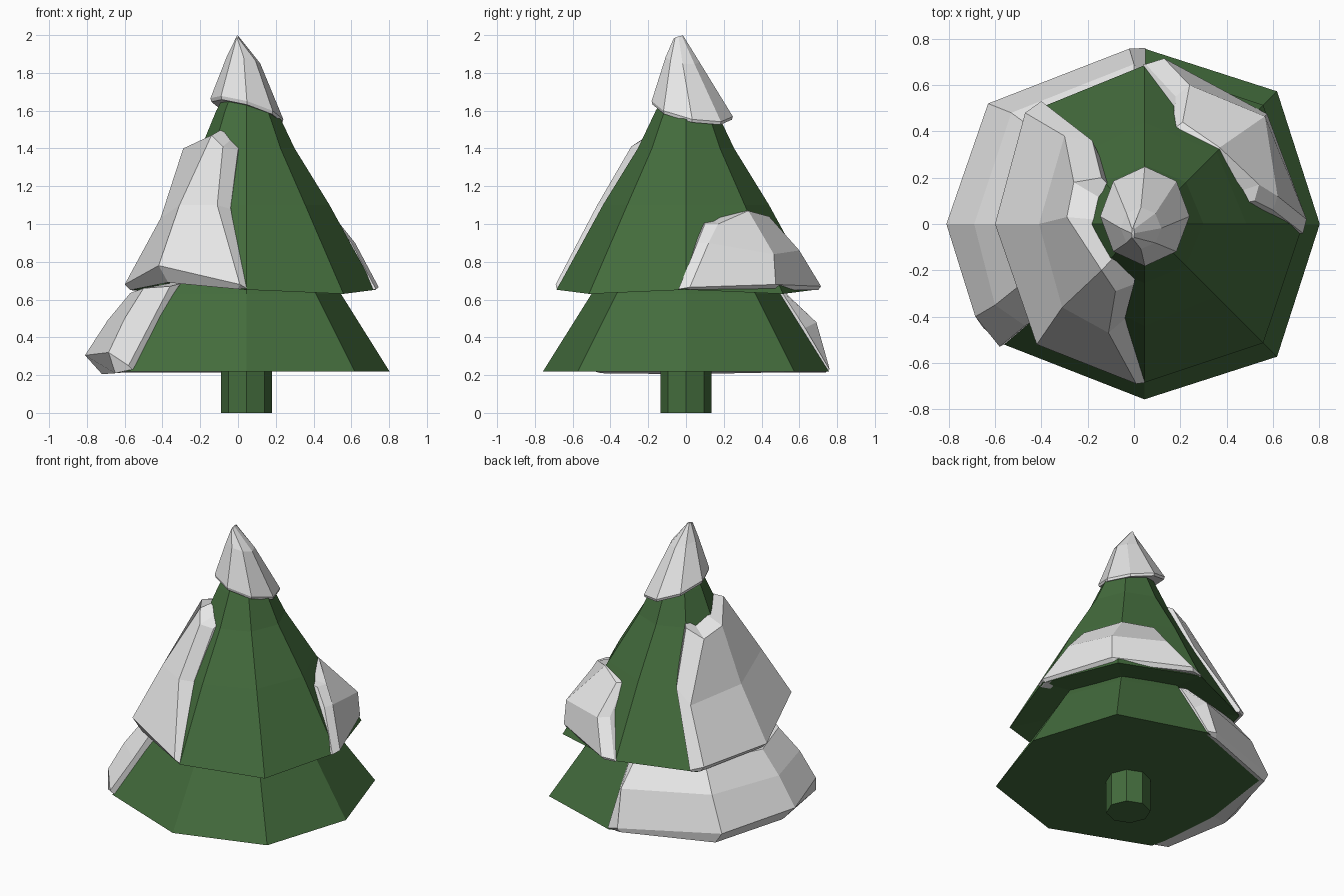
import bpy, bmesh, math

CX = 0.045  # the trunk axis is slightly right of the centre


def material(name, rgb):
    m = bpy.data.materials.new(name)
    m.diffuse_color = (*rgb, 1)
    return m


GREEN = material("fir_green", (0.057, 0.150, 0.046))
SNOW = material("snow_white", (0.8, 0.8, 0.8))


def loft(name, rings, mat):
    """Closed solid through a row of equal-length loops, capped at both ends."""
    bm = bmesh.new()
    vs = [[bm.verts.new(p) for p in r] for r in rings]
    n = len(vs[0])
    for a, b in zip(vs, vs[1:]):
        for i in range(n):
            j = (i + 1) % n
            bm.faces.new((a[i], a[j], b[j], b[i]))
    bm.faces.new(vs[0])
    bm.faces.new(vs[-1])
    bmesh.ops.recalc_face_normals(bm, faces=bm.faces)
    me = bpy.data.meshes.new(name)
    bm.to_mesh(me)
    bm.free()
    me.materials.append(mat)
    ob = bpy.data.objects.new(name, me)
    bpy.context.collection.objects.link(ob)


def octagon(r, z, diag=1.0, dz=0.0, left=1.0, lx=1.0, ly=1.0, front_left=(1.0, 0.0)):
    """Eight points; diagonals pushed out or dropped, left corners reshaped under snow."""
    pts = []
    for i in range(8):
        a = i * math.pi / 4
        k = r * (diag if i % 2 else 1) * (left if i == 4 else 1)
        x, y, h = k * math.cos(a), k * math.sin(a), z + (dz if i % 2 else 0)
        if i in (3, 5):
            x, y = x * lx, y * ly
        if i == 5:
            x, y, h = x * front_left[0], y * front_left[0], h + front_left[1]
        pts.append((CX + x, y, h))
    return pts


# trunk and the two branch tiers
loft("trunk", [octagon(0.135, 0), octagon(0.135, 0.3)], GREEN)
loft("lower_branches", [octagon(0.757, 0.22, 1.07, left=0.98, lx=1.08, ly=0.9),
                        octagon(0.5, 0.63, 1.04, lx=1.08, ly=0.93),
                        octagon(0.44, 0.72)], GREEN)
loft("upper_branches", [octagon(0.45, 0.685),
                        octagon(0.685, 0.652, 1.06, -0.022, 0.87, 0.92, 0.96, (0.9, 0.07)),
                        octagon(0.44, 1.1, left=0.88, lx=0.9, ly=0.96),
                        octagon(0.255, 1.4, left=0.95, lx=0.95), octagon(0.16, 1.6),
                        octagon(0.08, 1.75)], GREEN)


# tilted snow cap on the tip
def cap_ring(cx, cy, rx, ry, z, tilt):
    pts = []
    for i in range(8):
        a = i * math.pi / 4
        dx, dy = rx * math.cos(a), ry * math.sin(a)
        pts.append((cx + dx, cy + dy, z - tilt * (0.29 * dx + 0.19 * dy)))
    return pts


loft("snow_cap", [cap_ring(0.045, 0.02, 0.13, 0.14, 1.60, 1),
                  cap_ring(0.047, 0.033, 0.188, 0.21, 1.592, 1),
                  cap_ring(0.047, 0.033, 0.193, 0.215, 1.61, 1),
                  cap_ring(0.03, -0.018, 0.088, 0.09, 1.87, 0.8),
                  cap_ring(-0.004, -0.04, 0.006, 0.025, 1.99, -1.5)], SNOW)


def snow(name, columns):
    """Drift from columns of lip, rim, middle and top points, sunk into the tree."""
    rings = []
    for lip, rim, mid, top in columns:
        low = (CX + (lip[0] - CX) * 0.7, lip[1] * 0.7, lip[2] + 0.04)
        high = (CX + (top[0] - CX) * 0.62, top[1] * 0.62, top[2] + 0.04)
        rings.append([low, lip, rim, mid, top, high])
    loft(name, rings, SNOW)


# tall drift on the front left of the upper tier
snow("snow_front_left", [
    [(0.05, -0.67, 0.65), (0.045, -0.685, 0.66), (-0.04, -0.41, 1.08), (0, -0.26, 1.39)],
    [(0, -0.66, 0.655), (0.01, -0.69, 0.68), (-0.11, -0.47, 1.1), (-0.08, -0.29, 1.41)],
    [(-0.37, -0.49, 0.69), (-0.42, -0.52, 0.78), (-0.31, -0.36, 1.1), (-0.14, -0.2, 1.47)],
    [(-0.57, 0, 0.65), (-0.60, 0, 0.68), (-0.41, 0, 1.03), (-0.29, 0.03, 1.4)],
    [(-0.45, 0.49, 0.64), (-0.47, 0.48, 0.67), (-0.30, 0.38, 1.0), (-0.26, 0.18, 1.36)],
    [(-0.40, 0.52, 0.635), (-0.40, 0.53, 0.65), (-0.18, 0.36, 1.08), (-0.14, 0.2, 1.41)]])

# short drift on the back right of the upper tier
snow("snow_back_right", [
    [(0.70, -0.04, 0.65), (0.73, -0.04, 0.655), (0.6, 0.06, 0.9), (0.52, 0.1, 1.0)],
    [(0.72, 0.02, 0.65), (0.745, 0.02, 0.665), (0.62, 0.12, 0.9), (0.54, 0.17, 1.0)],
    [(0.55, 0.47, 0.65), (0.575, 0.475, 0.68), (0.565, 0.465, 0.84), (0.37, 0.33, 1.07)],
    [(0.12, 0.70, 0.65), (0.13, 0.715, 0.67), (0.24, 0.60, 0.86), (0.21, 0.44, 1.04)],
    [(0.04, 0.69, 0.65), (0.05, 0.69, 0.66), (0.18, 0.55, 0.86), (0.17, 0.41, 1.04)]])

# drift around the left and back of the lower tier
snow("snow_lower_left", [
    [(-0.56, -0.52, 0.23), (-0.58, -0.53, 0.25), (-0.47, -0.44, 0.46), (-0.36, -0.37, 0.67)],
    [(-0.65, -0.45, 0.21), (-0.685, -0.40, 0.32), (-0.60, -0.35, 0.5), (-0.5, -0.27, 0.66)],
    [(-0.72, 0, 0.205), (-0.81, 0, 0.305), (-0.69, 0, 0.49), (-0.57, 0, 0.635)],
    [(-0.59, 0.53, 0.215), (-0.63, 0.52, 0.28), (-0.53, 0.48, 0.5), (-0.42, 0.40, 0.66)],
    [(-0.03, 0.74, 0.215), (-0.02, 0.757, 0.245), (0, 0.69, 0.48), (0, 0.5, 0.66)],
    [(0.05, 0.74, 0.22), (0.05, 0.76, 0.23), (0.05, 0.63, 0.45), (0.05, 0.5, 0.65)]])
